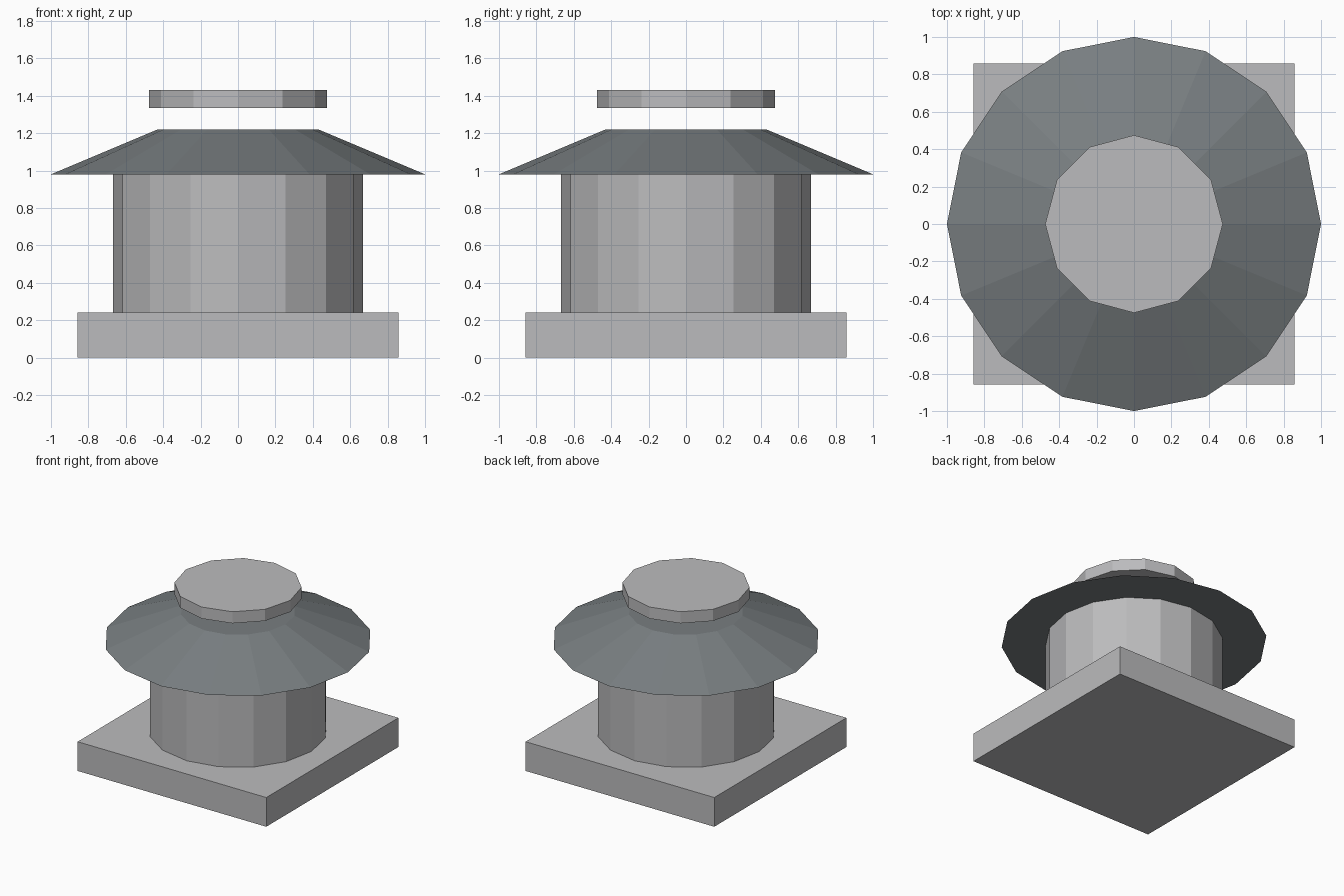
import bpy

cube = bpy.data.objects.get("Cube")
if cube:
    bpy.data.objects.remove(cube, do_unlink=True)


def material(name, colour):
    mat = bpy.data.materials.new(name)
    mat.use_nodes = True
    mat.diffuse_color = colour
    mat.node_tree.nodes["Principled BSDF"].inputs["Base Color"].default_value = colour
    return mat


def finish(name, mat):
    obj = bpy.context.object
    obj.name = obj.data.name = name
    obj.data.materials.append(mat)
    return obj


def frustum(name, sides, bottom, top, low, high, mat):
    """Flat-sided round part with a corner on the +x axis."""
    bpy.ops.mesh.primitive_cone_add(
        vertices=sides, radius1=bottom, radius2=top, depth=high - low,
        location=(0, 0, (low + high) / 2))
    return finish(name, mat)


light_metal = material("light grey metal", (0.5, 0.5, 0.51, 1))
dark_metal = material("dark slate metal", (0.19, 0.21, 0.22, 1))

# Square mounting base
bpy.ops.mesh.primitive_cube_add(size=1, location=(0, 0, 0.12))
base = finish("mounting_base", light_metal)
base.scale = (1.715, 1.715, 0.24)

# Round body, sloping hood and the floating cap above it
frustum("vent_body", 16, 0.667, 0.667, 0.24, 0.98, light_metal)
frustum("sloping_hood", 16, 1.0, 0.43, 0.98, 1.22, dark_metal)
frustum("top_cap", 12, 0.475, 0.475, 1.335, 1.43, light_metal)
